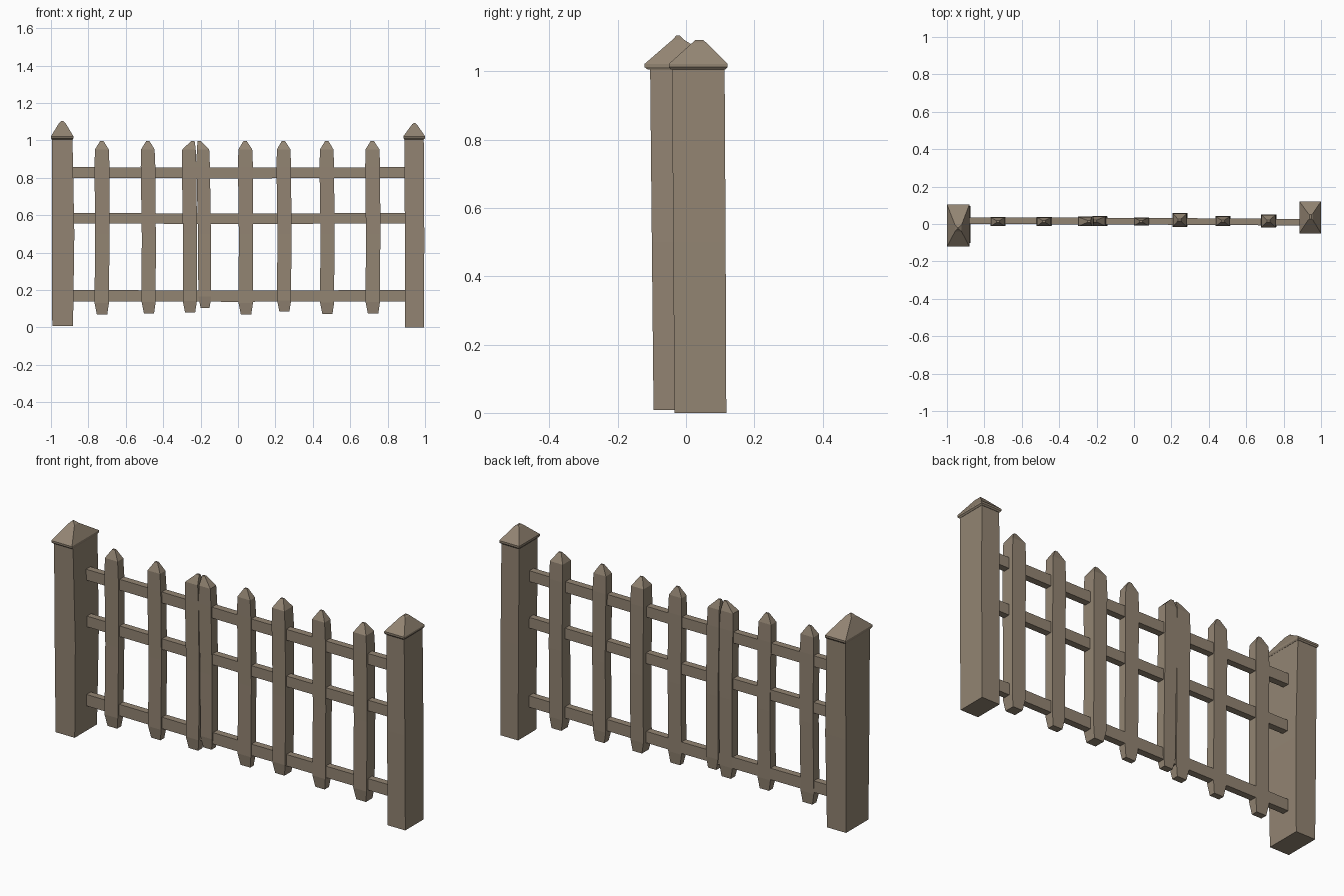
import bpy, bmesh

wood = bpy.data.materials.new("weathered_wood")
wood.diffuse_color = (0.29, 0.232, 0.17, 1)


def loft(name, rings, axis="z"):
    """Closed four-sided beam through rings (t, a0, a1, b0, b1)."""
    bm = bmesh.new()
    loops = []
    for t, a0, a1, b0, b1 in rings:
        pts = [(a0, b0), (a1, b0), (a1, b1), (a0, b1)]
        loops.append([bm.verts.new((a, b, t) if axis == "z" else (t, a, b)) for a, b in pts])
    for lo, hi in zip(loops, loops[1:]):
        for i in range(4):
            j = (i + 1) % 4
            bm.faces.new((lo[i], lo[j], hi[j], hi[i]))
    bm.faces.new(loops[0][::-1])
    bm.faces.new(loops[-1])
    bmesh.ops.recalc_face_normals(bm, faces=bm.faces)
    me = bpy.data.meshes.new(name)
    bm.to_mesh(me)
    bm.free()
    me.materials.append(wood)
    ob = bpy.data.objects.new(name, me)
    bpy.context.collection.objects.link(ob)
    return ob


# End posts, slightly crooked
loft("left_post", [(0.008, -0.993, -0.882, -0.095, 0.09), (0.5, -0.995, -0.875, -0.10, 0.095),
                   (1.01, -0.995, -0.885, -0.105, 0.098)])
loft("right_post", [(0.0, 0.893, 0.995, -0.033, 0.118), (0.5, 0.892, 0.996, -0.038, 0.116),
                    (1.01, 0.89, 0.993, -0.04, 0.113)])

# Post caps: thin eave and a pyramid
loft("left_post_cap", [(1.005, -0.996, -0.884, -0.112, 0.10), (1.012, -1.0, -0.88, -0.121, 0.105),
                       (1.022, -1.0, -0.88, -0.121, 0.105), (1.092, -0.957, -0.922, -0.04, -0.005),
                       (1.105, -0.945, -0.937, -0.028, -0.018)])
loft("right_post_cap", [(1.005, 0.889, 0.994, -0.044, 0.115), (1.012, 0.884, 1.0, -0.05, 0.121),
                        (1.022, 0.884, 1.0, -0.05, 0.121), (1.085, 0.93, 0.957, 0.02, 0.058),
                        (1.092, 0.938, 0.948, 0.028, 0.05)])

# Rails
for name, z0, z1 in (("bottom_rail", 0.14, 0.2), ("middle_rail", 0.556, 0.612), ("top_rail", 0.8, 0.857)):
    loft(name, [(-0.89, 0.0, 0.035, z0, z1), (0.0, -0.003, 0.033, z0 - 0.003, z1 - 0.003),
                (0.9, -0.008, 0.027, z0, z1)], "x")

# Pickets: x0, x1, y front, y back, bottom z, apex x, shift of the foot in x
pickets = [
    (-0.767, -0.687, -0.012, 0.038, 0.070, -0.728, 0.0),
    (-0.520, -0.442, -0.010, 0.038, 0.075, -0.482, 0.005),
    (-0.300, -0.222, -0.012, 0.040, 0.080, -0.240, 0.005),
    (-0.222, -0.150, -0.010, 0.042, 0.105, -0.208, 0.01),
    (0.000, 0.080, -0.008, 0.036, 0.070, 0.038, 0.003),
    (0.206, 0.284, -0.015, 0.058, 0.085, 0.243, 0.003),
    (0.436, 0.514, -0.010, 0.042, 0.072, 0.475, 0.003),
    (0.680, 0.760, -0.018, 0.052, 0.075, 0.718, 0.002),
]
for n, (x0, x1, y0, y1, zb, xa, s) in enumerate(pickets, 1):
    ym = (y0 + y1) / 2
    loft(f"picket_{n}", [
        (zb, x0 + s + 0.012, x1 + s - 0.012, y0 + 0.008, y1 - 0.008),
        (zb + 0.06, x0 + s, x1 + s - 0.003, y0, y1 - 0.003),
        (0.5, x0 + s / 2 + 0.003, x1 + s / 2, y0 + 0.002, y1),
        (0.86, x0, x1, y0, y1),
        (0.952, x0 + 0.002, x1 - 0.004, y0, y1 - 0.003),
        (0.998, xa - 0.008, xa + 0.008, ym - 0.005, ym + 0.005)])
